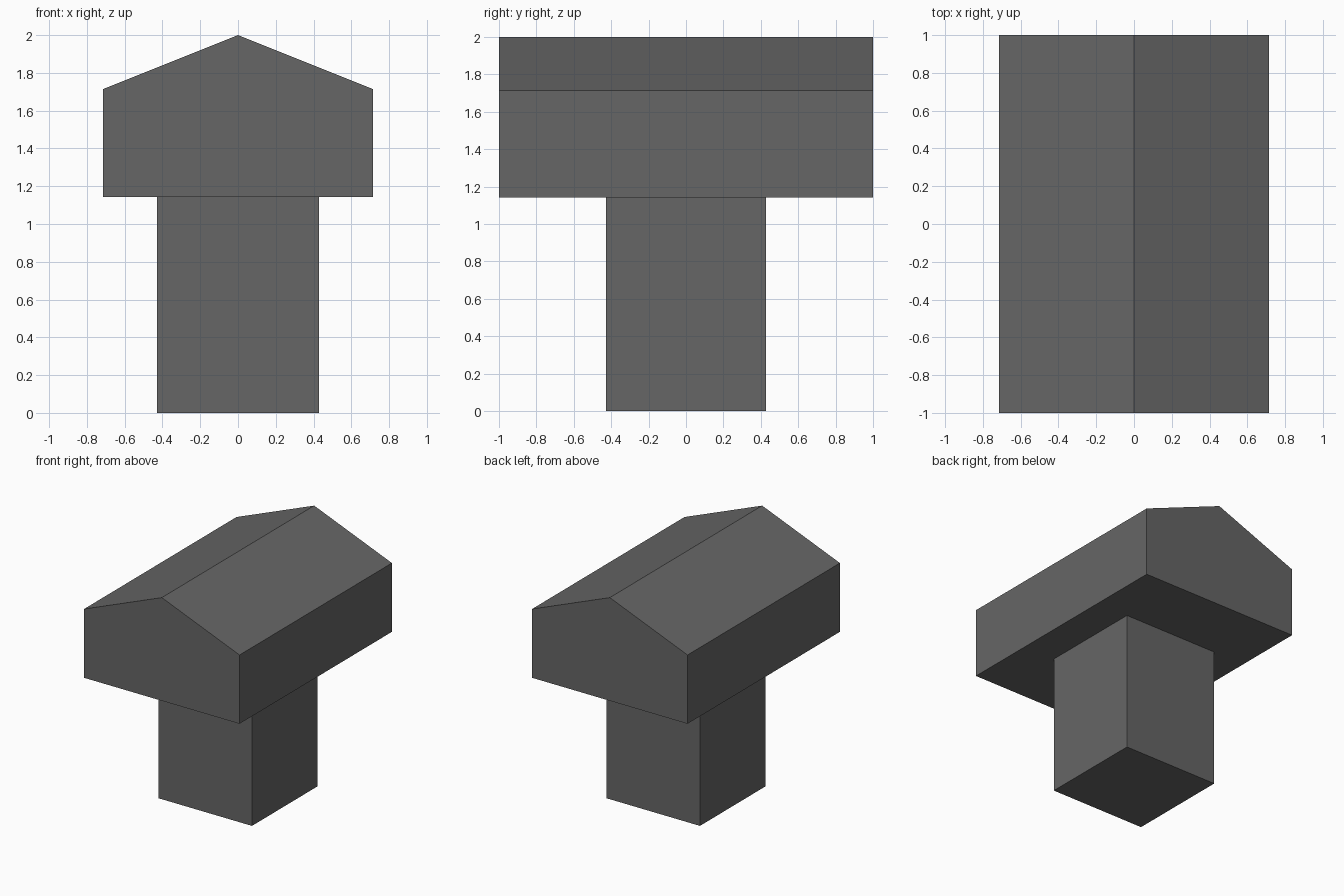
import bpy
import bmesh
from mathutils import Vector

cube = bpy.data.objects.get("Cube")
if cube:
    bpy.data.objects.remove(cube, do_unlink=True)

# Single flat grey
grey = bpy.data.materials.new("dark grey")
grey.use_nodes = True
colour = (0.133, 0.133, 0.133, 1)
grey.diffuse_color = colour
grey.node_tree.nodes["Principled BSDF"].inputs["Base Color"].default_value = colour


def extrude_profile(name, profile, depth):
    """Extrude an x-z outline along y, centred on y = 0."""
    bm = bmesh.new()
    front = bm.faces.new([bm.verts.new((x, -depth / 2, z)) for x, z in profile])
    result = bmesh.ops.extrude_face_region(bm, geom=[front], use_keep_orig=True)
    moved = [v for v in result["geom"] if isinstance(v, bmesh.types.BMVert)]
    bmesh.ops.translate(bm, verts=moved, vec=Vector((0, depth, 0)))
    bmesh.ops.recalc_face_normals(bm, faces=bm.faces)
    mesh = bpy.data.meshes.new(name)
    bm.to_mesh(mesh)
    bm.free()
    mesh.materials.append(grey)
    obj = bpy.data.objects.new(name, mesh)
    bpy.context.collection.objects.link(obj)
    return obj


post_half, head_half = 3 / 7, 5 / 7
head_base, eaves, ridge = 8 / 7, 12 / 7, 2

# Square post
extrude_profile("post", [(-post_half, 0), (post_half, 0),
                         (post_half, head_base), (-post_half, head_base)], 2 * post_half)

# Gabled head resting on the post
extrude_profile("gabled_head", [(-head_half, head_base), (head_half, head_base),
                                (head_half, eaves), (0, ridge), (-head_half, eaves)], 2)
